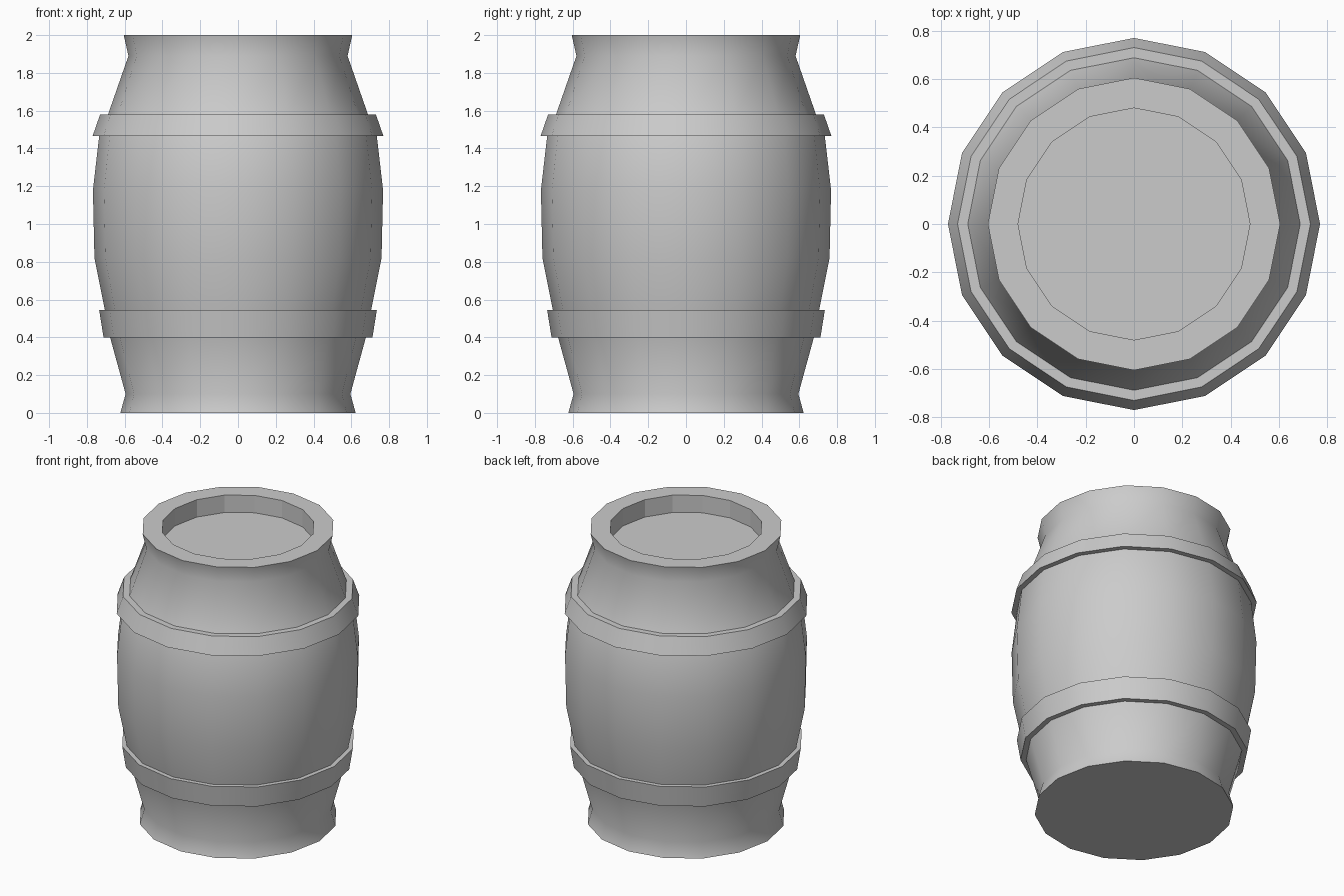
import bpy, bmesh
from math import cos, sin, pi, radians

if "Cube" in bpy.data.objects:
    bpy.data.objects.remove(bpy.data.objects["Cube"])

SIDES = 16


def lathe(name, profile, closed=False, flat_spans=()):
    """Revolve (radius, z) points about z; open profiles get end caps."""
    bm = bmesh.new()
    rings = [[bm.verts.new((r * cos(2 * pi * i / SIDES), r * sin(2 * pi * i / SIDES), z))
              for i in range(SIDES)] for r, z in profile]
    flat = []
    spans = len(rings) if closed else len(rings) - 1
    for s in range(spans):
        a, b = rings[s], rings[(s + 1) % len(rings)]
        for i in range(SIDES):
            j = (i + 1) % SIDES
            f = bm.faces.new((a[i], a[j], b[j], b[i]))
            if s in flat_spans:
                flat.append(f)
    if not closed:
        bm.faces.new(rings[0][::-1])
        bm.faces.new(rings[-1])
    bmesh.ops.recalc_face_normals(bm, faces=bm.faces)
    bm.faces.index_update()
    flat_ids = [f.index for f in flat]
    mesh = bpy.data.meshes.new(name)
    bm.to_mesh(mesh)
    bm.free()
    ob = bpy.data.objects.new(name, mesh)
    bpy.context.collection.objects.link(ob)
    bpy.ops.object.select_all(action='DESELECT')
    ob.select_set(True)
    bpy.context.view_layer.objects.active = ob
    bpy.ops.object.shade_smooth_by_angle(angle=radians(40))
    for k in flat_ids:
        mesh.polygons[k].use_smooth = False
    return ob


# Bulging body with flared ends and a recessed lid
lathe("barrel_body", [
    (0.623, 0), (0.595, 0.10), (0.677, 0.40), (0.705, 0.545), (0.76, 0.82),
    (0.768, 1.18), (0.735, 1.465), (0.688, 1.58), (0.58, 1.89), (0.605, 2.0),
    (0.48, 2.0), (0.48, 1.88)], flat_spans=(10,))

# Hoops wrapped around the body
lathe("lower_hoop", [(0.665, 0.40), (0.712, 0.40), (0.735, 0.545), (0.695, 0.545)], closed=True)
lathe("upper_hoop", [(0.725, 1.465), (0.77, 1.465), (0.73, 1.58), (0.678, 1.58)], closed=True)
